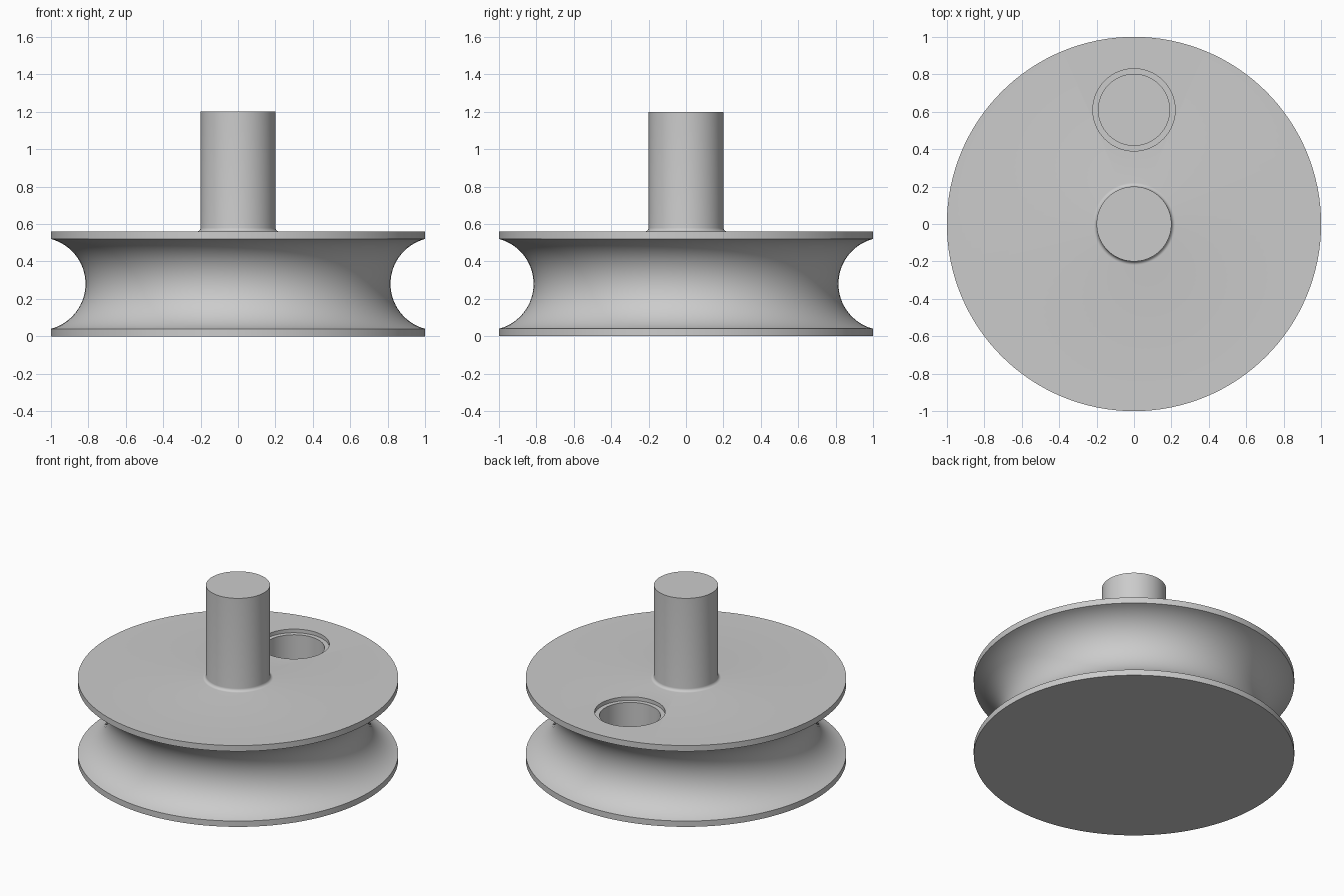
import bpy
import bmesh
import math

cube = bpy.data.objects.get("Cube")
if cube:
    bpy.data.objects.remove(cube, do_unlink=True)

grey = bpy.data.materials.new("plain grey")
grey.use_nodes = True
COLOUR = (0.6, 0.6, 0.6, 1)
grey.diffuse_color = COLOUR
grey.node_tree.nodes["Principled BSDF"].inputs["Base Color"].default_value = COLOUR


def arc(cx, cz, r, start, end, steps):
    """Profile points along an arc, angles in degrees."""
    angles = [math.radians(start + (end - start) * i / steps) for i in range(steps + 1)]
    return [(cx + r * math.cos(a), cz + r * math.sin(a)) for a in angles]


def lathe(name, profile, segments, y=0):
    """Closed solid of revolution; the profile runs from bottom rim to top rim."""
    bm = bmesh.new()
    rings = []
    for r, z in profile:
        rings.append([bm.verts.new((r * math.cos(math.tau * i / segments),
                                    r * math.sin(math.tau * i / segments) + y, z))
                      for i in range(segments)])
    for low, high in zip(rings, rings[1:]):
        for i in range(segments):
            j = (i + 1) % segments
            bm.faces.new((low[i], low[j], high[j], high[i]))
    bm.faces.new(rings[0][::-1])
    bm.faces.new(rings[-1])
    mesh = bpy.data.meshes.new(name)
    bm.to_mesh(mesh)
    bm.free()
    mesh.materials.append(grey)
    obj = bpy.data.objects.new(name, mesh)
    bpy.context.collection.objects.link(obj)
    return obj


# Grooved wheel with a filleted centre shaft
half_gap, depth, middle = 0.24, 0.185, 0.28
radius = (half_gap ** 2 + depth ** 2) / (2 * depth)
sweep = math.degrees(math.asin(half_gap / radius))
groove = arc(1 - depth + radius, middle, radius, 180 + sweep, 180 - sweep, 32)
fillet = arc(0.22, 0.58, 0.02, 270, 180, 6)
wheel = lathe("grooved_wheel", [(1, 0)] + groove + [(1, 0.56)] + fillet + [(0.2, 1.2)], 128)

# Counterbored blind hole behind the shaft
cutter = lathe("hole_cutter", [(0.19, 0.04), (0.19, 0.535), (0.22, 0.535), (0.22, 0.7)], 64, y=0.61)
cut = wheel.modifiers.new("hole", "BOOLEAN")
cut.operation = "DIFFERENCE"
cut.solver = "EXACT"
cut.object = cutter

bpy.ops.object.select_all(action="DESELECT")
wheel.select_set(True)
bpy.context.view_layer.objects.active = wheel
bpy.ops.object.modifier_apply(modifier="hole")
bpy.data.objects.remove(cutter, do_unlink=True)
bpy.ops.object.shade_smooth_by_angle(angle=math.radians(30))
